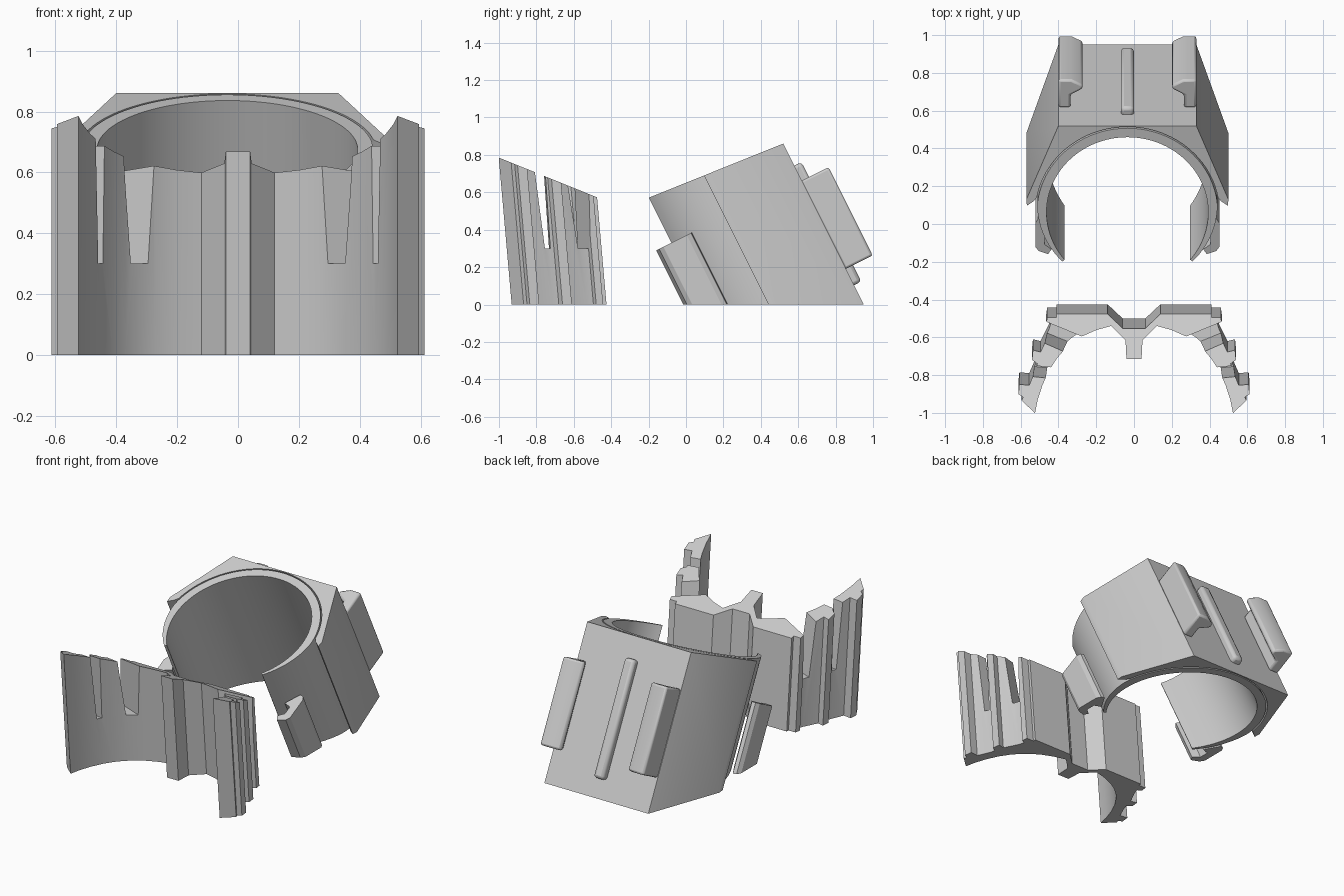
import bpy, bmesh, math
from mathutils import Vector

if "Cube" in bpy.data.objects:
    bpy.data.objects.remove(bpy.data.objects["Cube"])

XC, UC = -0.035, 0.357              # bore centre in the tilted section
C, S = math.cos(math.radians(26.57)), math.sin(math.radians(26.57))


def prism(name, pts, low, high):
    """Skin a closed section between two placement functions."""
    bm = bmesh.new()
    a = [bm.verts.new(low(*p)) for p in pts]
    b = [bm.verts.new(high(*p)) for p in pts]
    bm.faces.new(a)
    bm.faces.new(b)
    for i in range(len(pts)):
        j = (i + 1) % len(pts)
        bm.faces.new((a[i], a[j], b[j], b[i]))
    bmesh.ops.recalc_face_normals(bm, faces=bm.faces)
    me = bpy.data.meshes.new(name)
    bm.to_mesh(me)
    bm.free()
    ob = bpy.data.objects.new(name, me)
    bpy.context.collection.objects.link(ob)
    return ob


def smooth(ob, angle=28):
    bpy.ops.object.select_all(action='DESELECT')
    bpy.context.view_layer.objects.active = ob
    ob.select_set(True)
    bpy.ops.object.shade_smooth_by_angle(angle=math.radians(angle))


def bevel(ob, width):
    m = ob.modifiers.new("bevel", 'BEVEL')
    m.width, m.segments = width, 2
    m.limit_method = 'ANGLE'
    m.angle_limit = math.radians(50)
    smooth(ob)


# tilted frame: u runs across the bore, v along it
def tilt(x, u, v):
    return Vector((x, u * C - v * S, u * S + v * C))


def at(v):
    return lambda x, u: tilt(x, u, v)


def floor_cut(x, u):
    return tilt(x, u, -u * S / C)


def top_cut(x, u):
    return tilt(x, u, 0.606 - 0.081 * u)


def flip(pts):
    return [(2 * XC - x, u) for x, u in pts]


def polar(r, deg):
    t = math.radians(deg)
    return (XC + r * math.sin(t), UC + r * math.cos(t))


# open sleeve, thinning to its tips
N = 72
angles = [-129 + 258 * i / N for i in range(N + 1)]
outer = [polar(0.479 - 0.036 * max(0, (abs(a) - 85) / 44), a) for a in angles]
inner = [polar(0.428, a) for a in reversed(angles)]
smooth(prism("clamp_sleeve", outer + inner, floor_cut, top_cut))

# faceted rear housing around the sleeve
right = [(0.33, 0.85), (0.50, 0.43), (0.497, 0.395), (0.462, 0.42)]
arc = [polar(0.487, 80 - 160 * i / 44) for i in range(45)]
smooth(prism("rear_housing", right + arc + flip(right)[::-1], floor_cut, top_cut))

# hooked rails on the rear face and hooks beside the opening
rail = [(-0.40, 0.845), (-0.335, 0.845), (-0.335, 0.92), (-0.272, 0.955),
        (-0.272, 0.98), (-0.33, 1.01), (-0.40, 1.01)]
hook = [(0.415, 0.20), (0.438, 0.195), (0.452, 0.17), (0.452, 0.03), (0.435, 0.005),
        (0.385, -0.013), (0.367, 0.015), (0.405, 0.045), (0.405, 0.10), (0.36, 0.115)]
for side, f in (("a", lambda p: p), ("b", flip)):
    bevel(prism("rear_rail_" + side, f(rail), at(-0.212), at(0.316)), 0.012)
    smooth(prism("front_hook_" + side, f(hook), floor_cut, at(0.33)))

# centre ridge on the rear face
ridge = [(-0.07, 0.83), (0.0, 0.83), (0.0, 0.893), (-0.07, 0.893)]
bevel(prism("centre_ridge", ridge, at(-0.31), at(0.405)), 0.018)


# separate front clip: leaning prism with a sloped top
def clip_low(x, y):
    return Vector((x, y, 0))


def clip_high(x, y):
    z = (0.381 - 0.404 * y) / 0.9644
    return Vector((x, y - 0.088 * z, z))


half = [(0.06, -0.50), (0.14, -0.425), (0.41, -0.425), (0.41, -0.443), (0.46, -0.443),
        (0.465, -0.48), (0.44, -0.495), (0.45, -0.53), (0.495, -0.62), (0.535, -0.61),
        (0.54, -0.66), (0.512, -0.68), (0.52, -0.71), (0.555, -0.79), (0.607, -0.785),
        (0.612, -0.835), (0.587, -0.85), (0.595, -0.868), (0.524, -0.932),
        (0.51, -0.865), (0.485, -0.79), (0.45, -0.715), (0.41, -0.655), (0.37, -0.61),
        (0.325, -0.572), (0.275, -0.54), (0.20, -0.508), (0.12, -0.487),
        (0.045, -0.56), (0.04, -0.655)]
clip = prism("front_clip", half + [(-x, y) for x, y in half[::-1]], clip_low, clip_high)


# tapered slots cut through both wings of the clip
def slot(name, sx, centre, d, half_low, half_high, x_shift):
    d = Vector(d).normalized()
    p = Vector((-d.y, d.x))
    corners = [(-0.09, -1), (0.26, -1), (0.26, 1), (-0.09, 1)]

    def place(h, z):
        def fn(along, across):
            q = Vector(centre) + d * along + p * across * h
            return Vector((sx * (q.x + x_shift), q.y - 0.1 * (z - 0.3), z))
        return fn
    cutter = prism(name, corners, place(half_low, 0.3), place(half_high, 0.9))
    m = clip.modifiers.new(name, 'BOOLEAN')
    m.operation, m.solver, m.object = 'DIFFERENCE', 'EXACT', cutter
    cutter.hide_render = True
    cutter.hide_set(True)
    cutter.display_type = 'WIRE'


for sx, side in ((1, "right"), (-1, "left")):
    slot("inner_slot_" + side, sx, (0.325, -0.60), (0.93, 0.38), 0.030, 0.072, 0)
    slot("outer_slot_" + side, sx, (0.47, -0.745), (1, 0.1), 0.015, 0.035, 0)
smooth(clip, 20)
